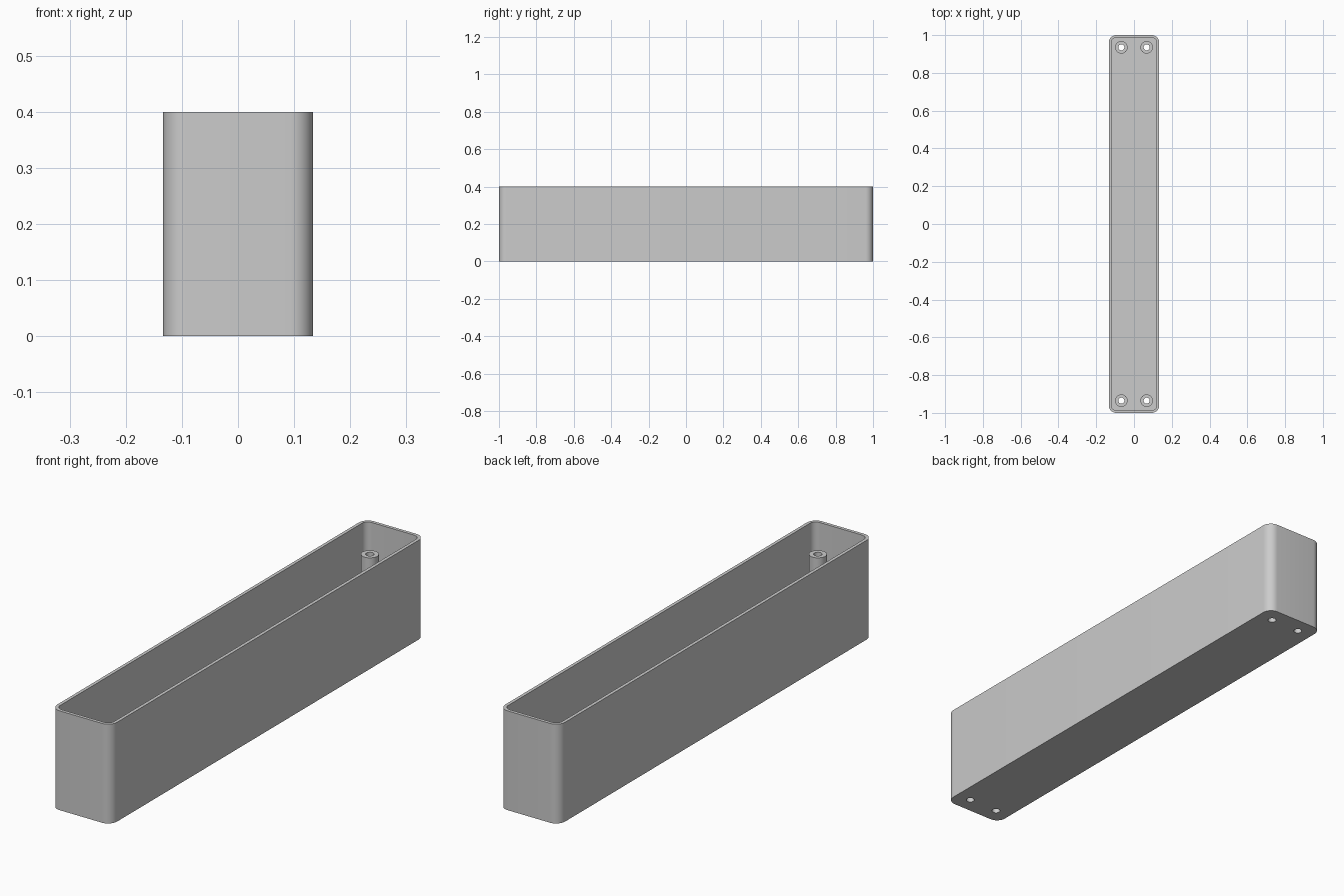
import bpy, bmesh
from math import sin, cos, pi, radians

WIDTH, LENGTH, HEIGHT = 0.267, 2.0, 0.4
WALL, CORNER = 0.0133, 0.04
POST_X, POST_Y, POST_TOP = 0.067, 0.935, 0.30
POST_R, HOLE_R = 0.033, 0.016

cube = bpy.data.objects.get("Cube")
if cube:
    bpy.data.objects.remove(cube, do_unlink=True)

grey = bpy.data.materials.new("plain_grey")
grey.use_nodes = True
colour = (0.6, 0.6, 0.6, 1)
grey.diffuse_color = colour
grey.node_tree.nodes["Principled BSDF"].inputs["Base Color"].default_value = colour


def make_object(name, bm):
    bmesh.ops.recalc_face_normals(bm, faces=bm.faces)
    mesh = bpy.data.meshes.new(name)
    bm.to_mesh(mesh)
    bm.free()
    mesh.materials.append(grey)
    obj = bpy.data.objects.new(name, mesh)
    bpy.context.collection.objects.link(obj)
    return obj


def select(obj):
    bpy.ops.object.select_all(action='DESELECT')
    obj.select_set(True)
    bpy.context.view_layer.objects.active = obj


def rounded_loop(bm, inset, z, steps=10):
    """Rounded rectangle of vertices, inset from the outer outline."""
    r = CORNER - inset
    cx, cy = WIDTH / 2 - CORNER, LENGTH / 2 - CORNER
    verts = []
    for q, (sx, sy) in enumerate([(1, 1), (-1, 1), (-1, -1), (1, -1)]):
        for i in range(steps + 1):
            a = (q + i / steps) * pi / 2
            verts.append(bm.verts.new((sx * cx + r * cos(a), sy * cy + r * sin(a), z)))
    return verts


def circle_loop(bm, x, y, r, z, sides=32):
    return [bm.verts.new((x + r * cos(2 * pi * i / sides), y + r * sin(2 * pi * i / sides), z))
            for i in range(sides)]


def bridge(bm, a, b):
    n = len(a)
    for i in range(n):
        j = (i + 1) % n
        bm.faces.new((a[i], a[j], b[j], b[i]))


# Open tray: floor, outer wall, rim and inner wall
bm = bmesh.new()
loops = [rounded_loop(bm, inset, z) for inset, z in
         [(0, 0), (0, HEIGHT), (WALL, HEIGHT), (WALL, WALL)]]
for lower, upper in zip(loops, loops[1:]):
    bridge(bm, lower, upper)
bm.faces.new(loops[0])
bm.faces.new(loops[-1])
tray = make_object("tray", bm)

# Screw holes through the floor
corners = [(sx * POST_X, sy * POST_Y) for sx in (-1, 1) for sy in (-1, 1)]
bm = bmesh.new()
for x, y in corners:
    low = circle_loop(bm, x, y, HOLE_R, -0.05)
    high = circle_loop(bm, x, y, HOLE_R, 0.05)
    bridge(bm, low, high)
    bm.faces.new(low)
    bm.faces.new(high)
cutter = make_object("hole_cutter", bm)
cutter.hide_render = True
select(tray)
cut = tray.modifiers.new("screw_holes", 'BOOLEAN')
cut.operation = 'DIFFERENCE'
cut.solver = 'EXACT'
cut.object = cutter
bpy.ops.object.modifier_apply(modifier=cut.name)
bpy.data.objects.remove(cutter, do_unlink=True)

# Hollow screw posts standing on the floor
bm = bmesh.new()
for x, y in corners:
    rings = [circle_loop(bm, x, y, r, z) for r, z in
             [(POST_R, WALL), (POST_R, POST_TOP), (HOLE_R, POST_TOP), (HOLE_R, WALL)]]
    for k in range(4):
        bridge(bm, rings[k], rings[(k + 1) % 4])
posts = make_object("screw_posts", bm)

for obj in (tray, posts):
    select(obj)
    bpy.ops.object.shade_smooth_by_angle(angle=radians(30))
